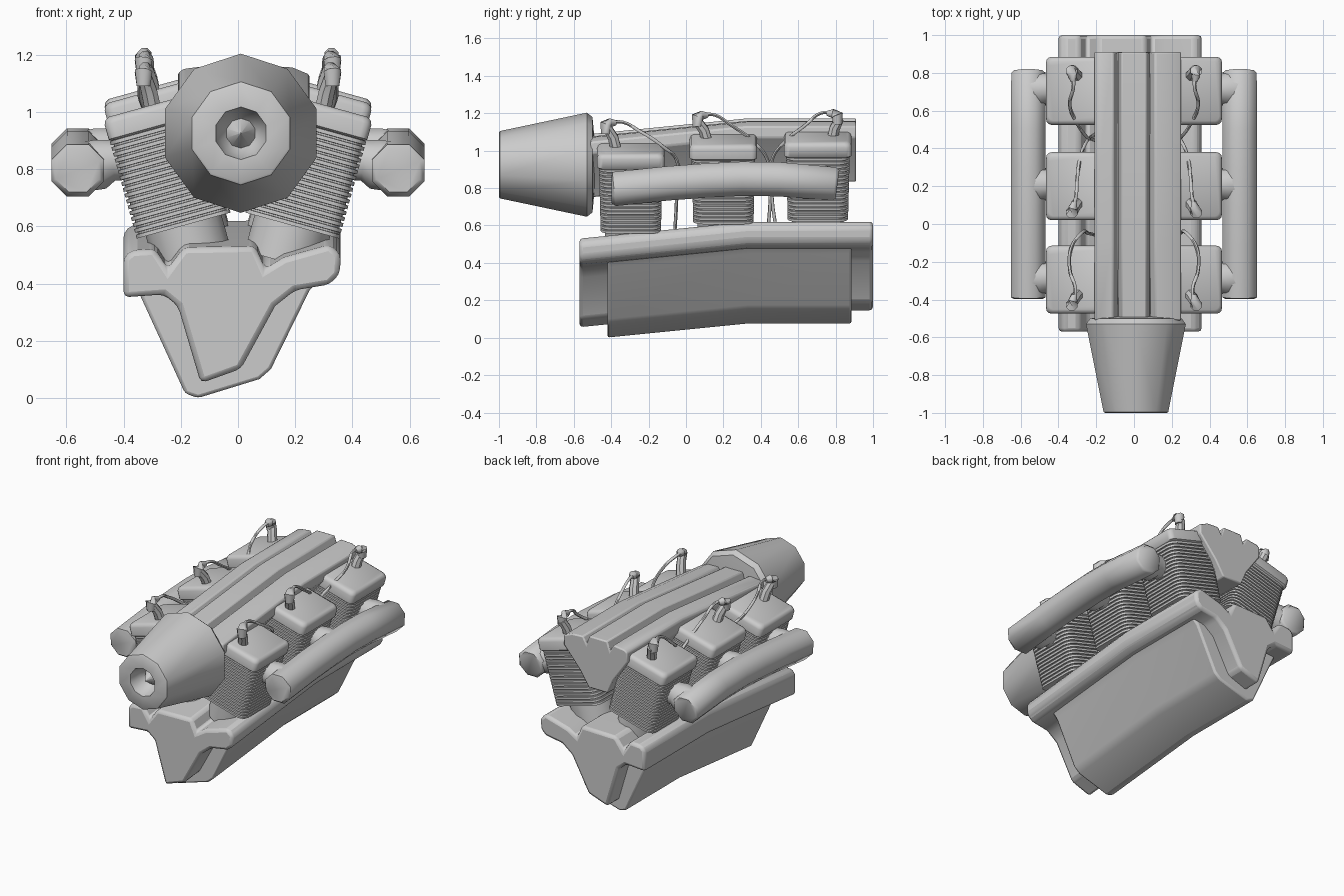
import bpy, bmesh, math
from mathutils import Vector, Matrix

if "Cube" in bpy.data.objects:
    bpy.data.objects.remove(bpy.data.objects["Cube"])

def lift(y):
    """The whole engine steps upward from front to middle, then runs level."""
    return max(0.0, min(0.09, (y + 0.57) * 0.1))

def loft(name, rings, angle=35, bevel=0, segs=2):
    bm = bmesh.new()
    vr = [[bm.verts.new(p) for p in r] for r in rings]
    n = len(vr[0])
    for a, b in zip(vr, vr[1:]):
        for i in range(n):
            bm.faces.new((a[i], a[(i + 1) % n], b[(i + 1) % n], b[i]))
    bm.faces.new(vr[0])
    bm.faces.new(vr[-1])
    bmesh.ops.recalc_face_normals(bm, faces=bm.faces)
    me = bpy.data.meshes.new(name)
    bm.to_mesh(me)
    bm.free()
    ob = bpy.data.objects.new(name, me)
    bpy.context.collection.objects.link(ob)
    if bevel:
        m = ob.modifiers.new("bevel", "BEVEL")
        m.width, m.segments, m.limit_method = bevel, segs, "ANGLE"
        m.angle_limit = math.radians(25)
    finish(ob, angle)
    return ob

def finish(ob, angle):
    bpy.ops.object.select_all(action="DESELECT")
    ob.select_set(True)
    bpy.context.view_layer.objects.active = ob
    bpy.ops.object.shade_smooth_by_angle(angle=math.radians(angle))

def extrude_y(name, profile, stations, bevel, segs=2):
    return loft(name, [[(x, y, z + lift(y)) for x, z in profile] for y in stations],
                35, bevel, segs)

def tube(name, pts, radii, sides, angle=35):
    """Polygonal pipe through pts with a radius at each point."""
    pts = [Vector(p) for p in pts]
    rings = []
    for i, p in enumerate(pts):
        d = (pts[min(i + 1, len(pts) - 1)] - pts[max(i - 1, 0)]).normalized()
        ref = Vector((0, 1, 0)) if abs(d.y) < 0.8 else Vector((1, 0, 0))
        u = d.cross(ref).normalized()
        v = d.cross(u)
        rings.append([p + radii[i] * (math.cos(t) * u + math.sin(t) * v)
                      for t in [(k + 0.5) * math.tau / sides for k in range(sides)]])
    return loft(name, rings, angle)

def wire(name, pts, radius):
    cu = bpy.data.curves.new(name, "CURVE")
    cu.dimensions = "3D"
    cu.bevel_depth, cu.bevel_resolution, cu.use_fill_caps = radius, 1, True
    cu.resolution_u = 6
    sp = cu.splines.new("BEZIER")
    sp.bezier_points.add(len(pts) - 1)
    for b, p in zip(sp.bezier_points, pts):
        b.co = p
        b.handle_left_type = b.handle_right_type = "AUTO"
    tmp = bpy.data.objects.new(name + "_path", cu)
    bpy.context.collection.objects.link(tmp)
    dg = bpy.context.evaluated_depsgraph_get()
    me = bpy.data.meshes.new_from_object(tmp.evaluated_get(dg))
    bpy.data.objects.remove(tmp)
    ob = bpy.data.objects.new(name, me)
    bpy.context.collection.objects.link(ob)
    finish(ob, 60)

def rounded_rect(hx, hy, c):
    """Rectangle outline with rounded corners."""
    pts = []
    for sx, sy, a0 in ((1, 1, 0), (-1, 1, 90), (-1, -1, 180), (1, -1, 270)):
        for k in range(4):
            a = math.radians(a0 + 30 * k)
            pts.append((sx * (hx - c) + c * math.cos(a), sy * (hy - c) + c * math.sin(a)))
    return pts

# crankcase: side rolls, notched deck and narrow lower trunk in one section
extrude_y("crankcase", [
    (-0.40, 0.49), (-0.37, 0.515), (-0.29, 0.52), (-0.245, 0.45), (-0.19, 0.525),
    (0.06, 0.53), (0.095, 0.45), (0.16, 0.49), (0.32, 0.535), (0.36, 0.50),
    (0.355, 0.43), (0.32, 0.395), (0.20, 0.375), (0.13, 0.32), (0.01, 0.10),
    (-0.13, 0.05), (-0.21, 0.32), (-0.26, 0.36), (-0.40, 0.35)],
    (-0.57, 0.33, 1.0), 0.02)

# oil pan: larger lopsided hull around the trunk
extrude_y("oil_pan", [
    (-0.37, 0.42), (-0.35, 0.36), (-0.185, 0.0), (-0.14, -0.016), (0.075, 0.05),
    (0.115, 0.085), (0.25, 0.36), (0.31, 0.42)],
    (-0.42, 0.33, 0.885), 0.012)

# intake cover: ridged top, tapering down between the banks
extrude_y("intake_cover", [
    (-0.21, 0.98), (-0.21, 1.045), (-0.19, 1.06), (-0.11, 1.07), (-0.085, 1.025),
    (-0.065, 1.083), (0.065, 1.083), (0.085, 1.025), (0.11, 1.07), (0.19, 1.065),
    (0.25, 1.04), (0.25, 0.98), (0.13, 0.84), (0.07, 0.745), (-0.07, 0.745),
    (-0.11, 0.84)],
    (-0.51, -0.1, 0.33, 0.91), 0.008)

# ten-sided intake horn with hollow nose and inner spike
horn = [(-0.49, 0.15), (-0.50, 0.255), (-0.53, 0.278), (-0.995, 0.18), (-1.0, 0.172),
        (-1.0, 0.092), (-0.93, 0.075), (-0.90, 0.052), (-0.975, 0.002)]
loft("intake_horn", [[(0.01 + r * math.sin(k * math.tau / 10), y,
                       0.925 + r * math.cos(k * math.tau / 10)) for k in range(10)]
                     for y, r in horn], 40)

TILT = math.radians(15.5)
CYL_Y = (-0.295, 0.20, 0.705)
MANIFOLD_Z = (0.805, 0.845, 0.83)
# per cylinder: plug base y, plug top y, and wire route (x, y, z)
PLUGS = [
    (-0.36, -0.42, [(0.33, -0.43, 1.13), (0.31, -0.36, 1.155), (0.34, -0.24, 1.10),
                    (0.33, -0.12, 1.02), (0.28, -0.05, 0.95), (0.24, -0.05, 0.75),
                    (0.20, -0.06, 0.56)]),
    (0.13, 0.06, [(0.33, 0.06, 1.17), (0.31, 0.13, 1.195), (0.30, 0.25, 1.13),
                  (0.28, 0.37, 1.04), (0.25, 0.44, 0.94), (0.23, 0.45, 0.75),
                  (0.20, 0.44, 0.59)]),
    (0.77, 0.82, [(0.33, 0.81, 1.18), (0.32, 0.74, 1.205), (0.34, 0.63, 1.13),
                  (0.30, 0.53, 1.05), (0.25, 0.46, 0.95), (0.23, 0.46, 0.75),
                  (0.20, 0.48, 0.59)]),
]

for s, side in ((1, "right"), (-1, "left")):
    for i, cy in enumerate(CYL_Y):
        tag = f"{side}_{i + 1}"
        frame = (Matrix.Translation((s * 0.19, cy, 0.575 + lift(cy)))
                 @ Matrix.Rotation(s * TILT, 4, "Y"))

        def ring(hx, hy, c, h):
            return [frame @ Vector((x, y, h)) for x, y in rounded_rect(hx, hy, c)]

        # cylinder neck
        tube(f"cylinder_neck_{tag}", [frame @ Vector((0, 0, -0.13)), frame @ Vector((0, 0, 0.02))],
             (0.14, 0.14), 16)

        # stack of cooling fins
        rings, n, pitch = [], 17, 0.0212
        for k in range(n):
            h, g = k * pitch, 0.95 + 0.05 * k / (n - 1)
            hx, hy = 0.170, 0.170 * g
            rings += [ring(hx, hy, 0.05, h), ring(hx, hy, 0.05, h + 0.013),
                      ring(hx - 0.010, hy - 0.010, 0.045, h + 0.014),
                      ring(hx - 0.010, hy - 0.010, 0.045, h + pitch - 0.001)]
        loft(f"cooling_fins_{tag}", rings, 32)

        # cylinder head with softened top edge
        loft(f"cylinder_head_{tag}",
             [ring(0.165, 0.172, 0.03, 0.353), ring(0.172, 0.180, 0.03, 0.36),
              ring(0.172, 0.180, 0.03, 0.412), ring(0.165, 0.173, 0.03, 0.428),
              ring(0.150, 0.158, 0.025, 0.436)], 45)

        # exhaust branch flaring into the manifold
        z = MANIFOLD_Z[i]
        tube(f"exhaust_branch_{tag}",
             [(s * 0.36, cy + 0.01, z + 0.03), (s * 0.44, cy + 0.01, z + 0.025),
              (s * 0.48, cy + 0.01, z + 0.012), (s * 0.55, cy + 0.01, z)],
             (0.075, 0.075, 0.092, 0.090), 10, 50)

        # spark plug boot, bent cap and ignition lead
        y0, y1, route = PLUGS[i]
        top = route[0][2]
        tube(f"plug_boot_{tag}",
             [(s * 0.285, y0, top - 0.18), (s * 0.31, (y0 + y1) / 2, top - 0.06),
              (s * 0.325, y1, top - 0.01)], (0.032, 0.030, 0.026), 8, 40)
        path = [(s * x, y, z) for x, y, z in route]
        a, b = Vector(path[0]), Vector(path[1])
        tube(f"plug_cap_{tag}",
             [a + Vector((0, 0, -0.04)), a + Vector((0, 0, 0.01)), a.lerp(b, 0.35) + Vector((0, 0, 0.01)),
              a.lerp(b, 0.8)], (0.026, 0.033, 0.026, 0.014), 8, 50)
        wire(f"ignition_lead_{tag}", path, 0.0095)

    # octagonal exhaust manifold with slightly domed ends
    ys = (-0.397, -0.385, -0.1, 0.1, 0.3, 0.5, 0.795, 0.81)
    zs = (0.795, 0.795, 0.825, 0.84, 0.85, 0.847, 0.822, 0.82)
    tube(f"exhaust_manifold_{side}", [(s * 0.56, y, z) for y, z in zip(ys, zs)],
         (0.082, 0.099, 0.099, 0.099, 0.099, 0.099, 0.097, 0.082), 8, 50)
